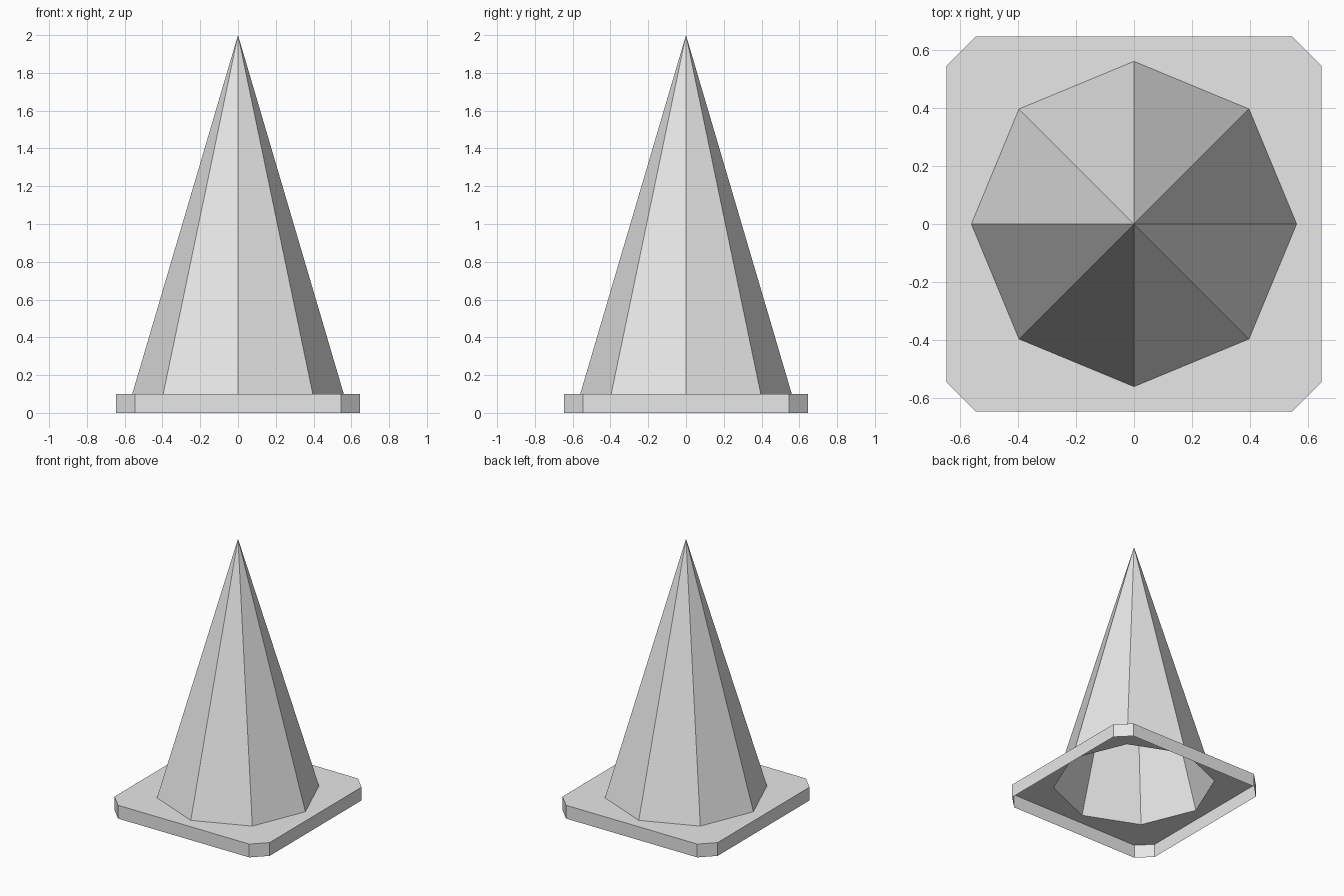
import bpy, bmesh
from math import cos, sin, pi
from mathutils import Vector

HALF, CHAMFER = 0.645, 0.10      # base plate half width and corner cut
BASE_H, TOP_Z = 0.10, 2.0
CONE_R, SIDES = 0.56, 8

cube = bpy.data.objects.get("Cube")
if cube:
    bpy.data.objects.remove(cube, do_unlink=True)

# Single grey material
grey = bpy.data.materials.new("light grey")
grey.use_nodes = True
grey.diffuse_color = (0.8, 0.8, 0.8, 1)
for node in grey.node_tree.nodes:
    if node.type == 'BSDF_PRINCIPLED':
        node.inputs["Base Color"].default_value = grey.diffuse_color


def add_object(name, bm):
    mesh = bpy.data.meshes.new(name)
    bm.to_mesh(mesh)
    bm.free()
    mesh.materials.append(grey)
    obj = bpy.data.objects.new(name, mesh)
    bpy.context.collection.objects.link(obj)
    return obj


def ring(bm, points, z):
    return [bm.verts.new((x, y, z)) for x, y in points]


def loop_edges(bm, verts):
    return [bm.edges.new((v, verts[i - 1])) for i, v in enumerate(verts)]


# Outlines: square with cut corners, and the octagonal opening
inner = HALF - CHAMFER
square = []
for sx, sy in ((1, 1), (-1, 1), (-1, -1), (1, -1)):
    pair = [(sx * HALF, sy * inner), (sx * inner, sy * HALF)]
    square += pair if sx * sy > 0 else pair[::-1]
octagon = [(CONE_R * cos(2 * pi * i / SIDES), CONE_R * sin(2 * pi * i / SIDES))
           for i in range(SIDES)]

# Base: hollow plate, open below, with the opening under the cone
bm = bmesh.new()
low, high = ring(bm, square, 0), ring(bm, square, BASE_H)
hole = ring(bm, octagon, BASE_H)
edges = loop_edges(bm, high) + loop_edges(bm, hole)
bmesh.ops.triangle_fill(bm, use_beauty=True, edges=edges, normal=Vector((0, 0, 1)))
for i in range(len(low)):
    bm.faces.new((low[i - 1], low[i], high[i], high[i - 1]))
bm.normal_update()
for f in bm.faces:
    outward = f.calc_center_median() * Vector((1, 1, 0))
    facing = f.normal.z if abs(f.normal.z) > 0.5 else f.normal.dot(outward)
    if facing < 0:
        f.normal_flip()
add_object("base", bm)

# Cone: eight flat sides meeting at a point, open below
bm = bmesh.new()
foot = ring(bm, octagon, BASE_H)
tip = bm.verts.new((0, 0, TOP_Z))
for i in range(SIDES):
    bm.faces.new((foot[i - 1], foot[i], tip))
add_object("cone", bm)
